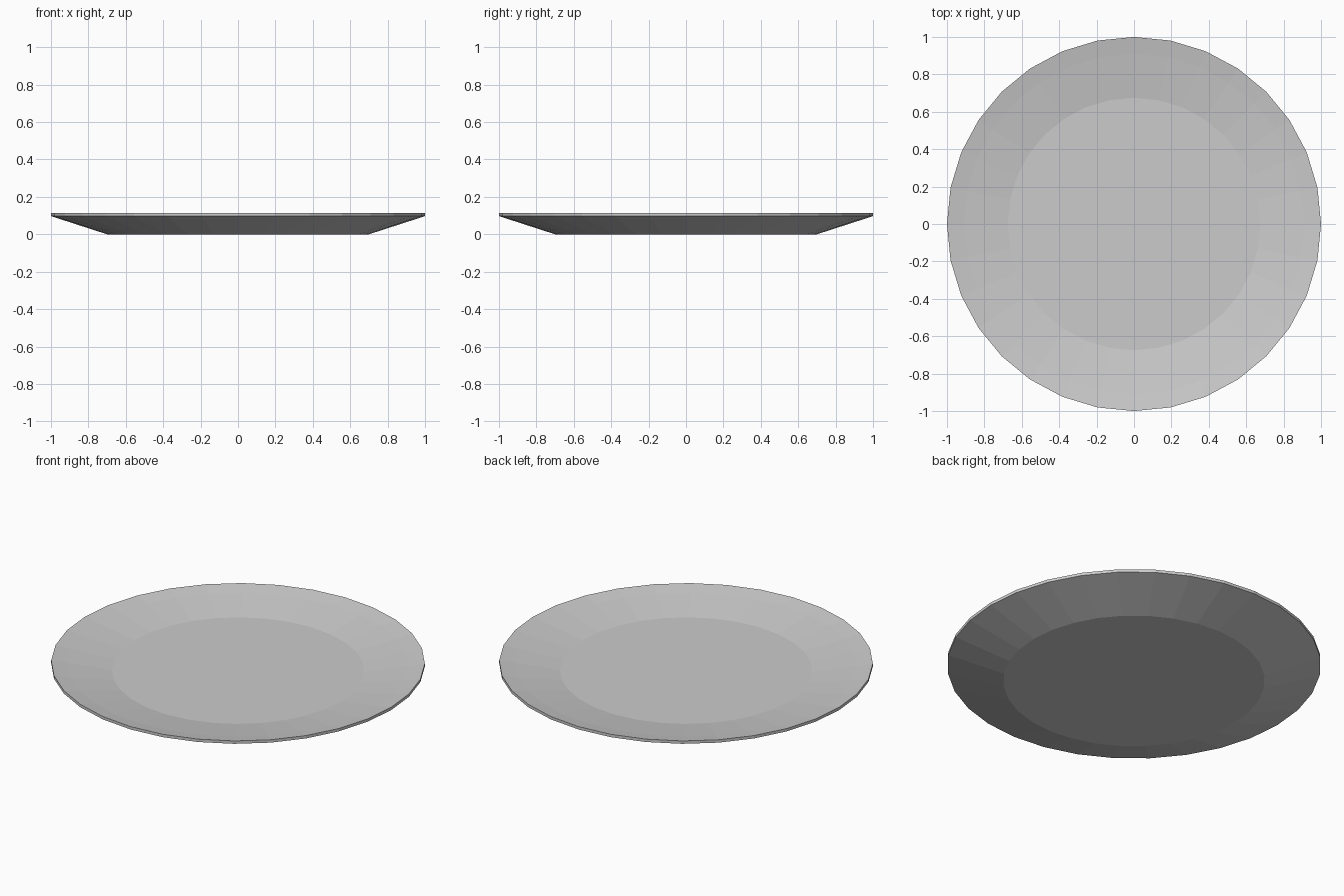
import bpy, bmesh, math

if "Cube" in bpy.data.objects:
    bpy.data.objects.remove(bpy.data.objects["Cube"])

SIDES = 32
# (radius, height) from underside, round the rim, to the inner floor
PROFILE = [(0.70, 0.0), (1.0, 0.097), (1.0, 0.114), (0.91, 0.098), (0.675, 0.063)]

bm = bmesh.new()
rings = []
for r, z in PROFILE:
    rings.append([bm.verts.new((r * math.cos(2 * math.pi * i / SIDES),
                                r * math.sin(2 * math.pi * i / SIDES), z))
                  for i in range(SIDES)])

# Outer wall, rim and inner slopes
for a, b in zip(rings, rings[1:]):
    for i in range(SIDES):
        j = (i + 1) % SIDES
        bm.faces.new((a[i], a[j], b[j], b[i]))

# Flat underside and inner floor
bm.faces.new(rings[0][::-1])
bm.faces.new(rings[-1])
bmesh.ops.recalc_face_normals(bm, faces=bm.faces)

mesh = bpy.data.meshes.new("plate")
bm.to_mesh(mesh)
bm.free()
bpy.context.collection.objects.link(bpy.data.objects.new("plate", mesh))
